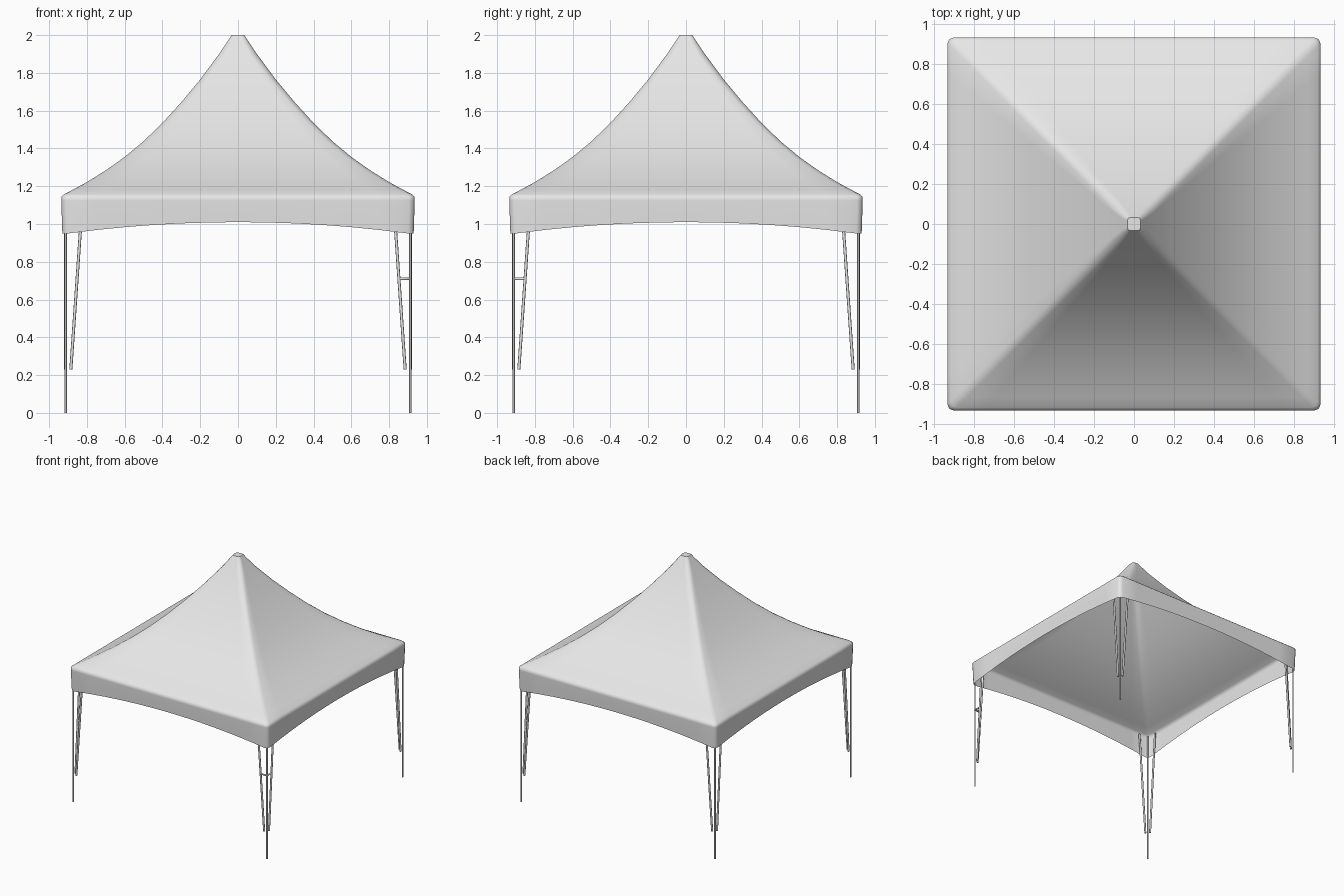
import bpy, bmesh
from mathutils import Vector

cube = bpy.data.objects.get("Cube")
if cube:
    bpy.data.objects.remove(cube)


def material(name, rgb):
    m = bpy.data.materials.new(name)
    m.use_nodes = True
    m.diffuse_color = (*rgb, 1)
    m.node_tree.nodes["Principled BSDF"].inputs["Base Color"].default_value = (*rgb, 1)
    return m


pale = material("pale grey", (0.8, 0.8, 0.8))
STEPS = 12


def square_ring(bm, r, z, sag=0.0):
    """Square loop with clipped corners; sag lifts the middle of each side."""
    clip = min(0.03, r * 0.4)
    loop = []
    for side in range(4):
        pts = []
        for i in range(STEPS + 1):
            t = 2 * i / STEPS - 1
            pts.append((t * (r - clip), -r, z + sag * (1 - t * t)))
        pts.append((r - clip * 0.3, -r + clip * 0.3, z))
        for x, y, h in pts:
            for _ in range(side):
                x, y = -y, x
            loop.append(bm.verts.new((x, y, h)))
    return loop


# Canopy: concave roof profile, rounded eave, arched valance
roof = [(0.033, 2.0), (0.06, 1.96), (0.1, 1.9), (0.2, 1.765), (0.3, 1.645),
        (0.4, 1.535), (0.5, 1.438), (0.6, 1.355), (0.7, 1.284),
        (0.8, 1.222), (0.87, 1.184), (0.92, 1.158), (0.935, 1.145)]
valance = [(0.935, 1.125, 0.0), (0.933, 1.04, 0.03), (0.93, 0.95, 0.06)]
bm = bmesh.new()
rings = [square_ring(bm, r, z) for r, z in roof]
rings += [square_ring(bm, *row) for row in valance]
for upper, lower in zip(rings, rings[1:]):
    n = len(upper)
    for i in range(n):
        j = (i + 1) % n
        bm.faces.new((upper[i], lower[i], lower[j], upper[j])).smooth = True
bm.faces.new(rings[0])
mesh = bpy.data.meshes.new("canopy")
bm.to_mesh(mesh)
bm.free()
mesh.materials.append(pale)
bpy.context.collection.objects.link(bpy.data.objects.new("canopy", mesh))


def tubes(name, paths, radius):
    """Round bars along straight paths, kept together as one object."""
    curve = bpy.data.curves.new(name, "CURVE")
    curve.dimensions = "3D"
    curve.bevel_depth = radius
    curve.bevel_resolution = 2
    curve.use_fill_caps = True
    for path in paths:
        spline = curve.splines.new("POLY")
        spline.points.add(len(path) - 1)
        for point, co in zip(spline.points, path):
            point.co = (*co, 1)
    curve.materials.append(pale)
    bpy.context.collection.objects.link(bpy.data.objects.new(name, curve))


# Legs: an upright pole and two leaning braces at every corner
P = 0.912
foot, head = 0.885, 0.823
for sx, sy, corner in ((1, -1, "front_left"), (-1, -1, "front_right"),
                       (1, 1, "back_left"), (-1, 1, "back_right")):
    tubes(corner + "_pole", [[(sx * P, sy * P, 0), (sx * P, sy * P, 1.14)]], 0.006)
    braces = [[Vector((sx * foot, sy * P, 0.23)), Vector((sx * head, sy * P, 1.13))],
              [Vector((sx * P, sy * foot, 0.23)), Vector((sx * P, sy * head, 1.13))]]
    tubes(corner + "_braces", braces, 0.008)
    # One corner carries a rung tying the braces to the pole
    if corner == "front_left":
        ends = [low.lerp(top, 0.533) for low, top in braces]
        tubes("brace_rung", [[ends[0], (sx * P, sy * P, 0.71), ends[1]]], 0.007)
